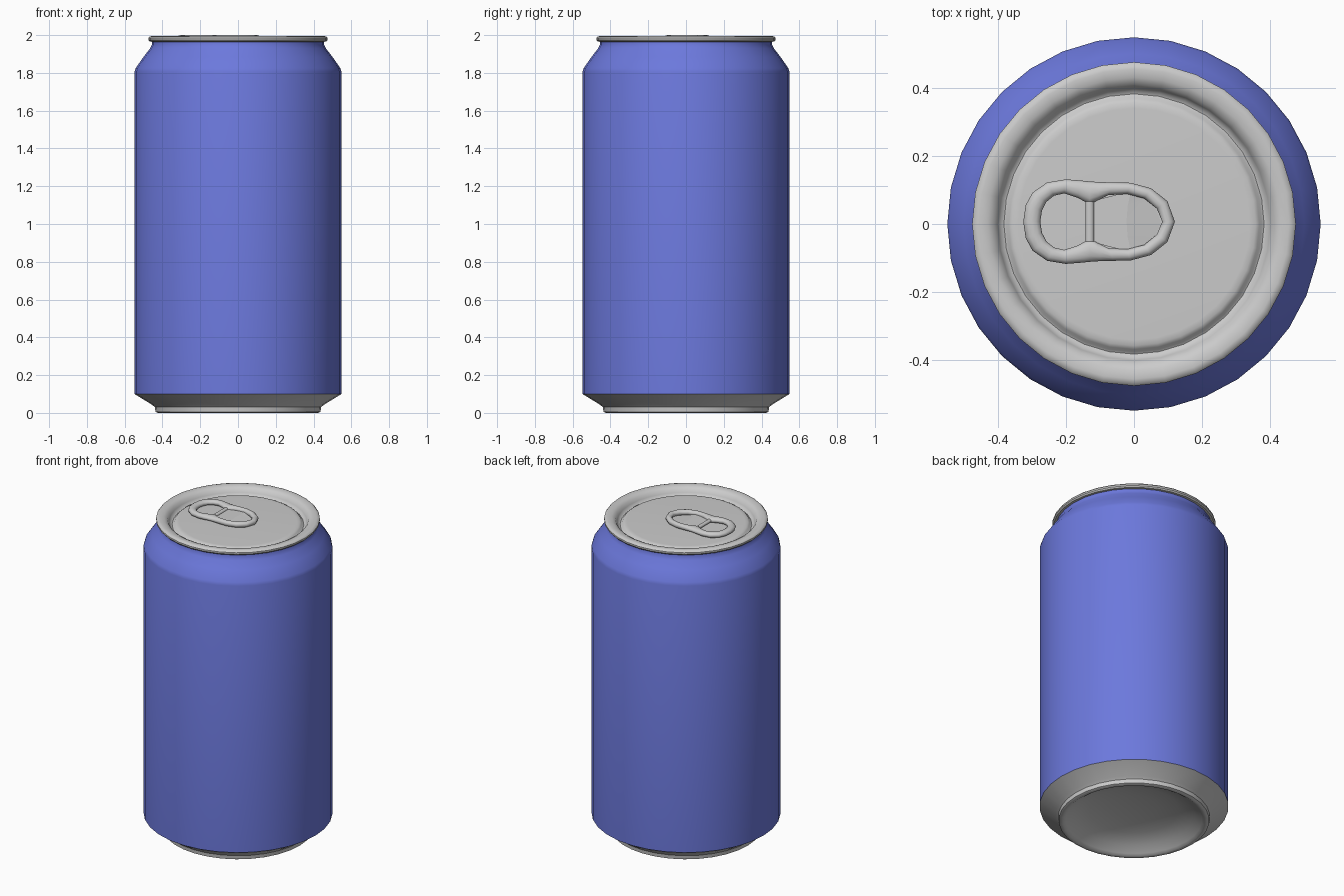
import bpy, bmesh, math

if "Cube" in bpy.data.objects:
    bpy.data.objects.remove(bpy.data.objects["Cube"])

SIDES = 32


def finish(name, bm, angle=40, color=None):
    mesh = bpy.data.meshes.new(name)
    bm.to_mesh(mesh)
    bm.free()
    obj = bpy.data.objects.new(name, mesh)
    bpy.context.collection.objects.link(obj)
    if color:
        mat = bpy.data.materials.new(name + "_paint")
        mat.diffuse_color = color
        mat.use_nodes = True
        mat.node_tree.nodes["Principled BSDF"].inputs["Base Color"].default_value = mat.diffuse_color
        mesh.materials.append(mat)
    bpy.ops.object.select_all(action='DESELECT')
    obj.select_set(True)
    bpy.context.view_layer.objects.active = obj
    bpy.ops.object.shade_smooth_by_angle(angle=math.radians(angle))
    return obj


def lathe(name, profile, angle=40, color=None):
    """Revolve (radius, z) points, listed from bottom centre outwards to top centre."""
    bm = bmesh.new()
    rings = []
    for r, z in profile:
        if r == 0:
            rings.append([bm.verts.new((0, 0, z))] * SIDES)
        else:
            rings.append([bm.verts.new((r * math.cos(math.tau * i / SIDES),
                                        r * math.sin(math.tau * i / SIDES), z))
                          for i in range(SIDES)])
    for a, b in zip(rings, rings[1:]):
        for i in range(SIDES):
            j = (i + 1) % SIDES
            quad = list(dict.fromkeys((a[i], a[j], b[j], b[i])))
            bm.faces.new(quad)
    return finish(name, bm, angle, color)


# Bare metal base with a concave dome underneath
lathe("base", [(0, .10), (.14, .094), (.26, .075), (.35, .045), (.395, .012), (.41, .002),
               (.425, 0), (.437, .006), (.44, .03), (.455, .043), (.548, .10)])

# Painted wall with the tapering shoulder
lathe("wall", [(.548, .10), (.548, 1.805), (.542, 1.825), (.50, 1.885), (.465, 1.93),
               (.455, 1.95), (.455, 1.968)], color=(.15, .19, .72, 1))

# Lid: rolled rim, groove and flat panel
lathe("lid", [(.45, 1.964), (.468, 1.966), (.475, 1.974), (.475, 1.984), (.468, 1.992),
              (.455, 1.995), (.43, 1.992), (.41, 1.982), (.40, 1.962), (.392, 1.948),
              (.382, 1.944), (.375, 1.948), (.368, 1.958), (.357, 1.964), (.34, 1.965),
              (0, 1.965)])

# Pull tab: a rounded band between an outer outline and a waisted inner outline
outer = [(-.325, 0), (-.318, .048), (-.298, .085), (-.255, .115), (-.20, .124), (-.16, .121),
         (-.13, .118), (-.10, .116), (-.06, .115), (-.01, .114), (.05, .098), (.098, .06), (.12, 0)]
inner = [(-.275, 0), (-.27, .033), (-.257, .058), (-.235, .076), (-.205, .083), (-.165, .070),
         (-.13, .050), (-.108, .062), (-.075, .078), (-.02, .081), (.03, .068), (.067, .038), (.083, 0)]


def mirrored(half):
    return half + [(x, -y) for x, y in half[-2:0:-1]]


CY = .007
STEPS = 12
bm = bmesh.new()
loops = []
for (ox, oy), (ix, iy) in zip(mirrored(outer), mirrored(inner)):
    loop = []
    for k in range(STEPS):
        t = math.tau * k / STEPS
        u = .5 - .5 * math.cos(t)
        loop.append(bm.verts.new((ox + (ix - ox) * u, CY + oy + (iy - oy) * u,
                                  1.983 + .017 * math.sin(t))))
    loops.append(loop)
for n, a in enumerate(loops):
    b = loops[(n + 1) % len(loops)]
    for k in range(STEPS):
        m = (k + 1) % STEPS
        bm.faces.new((a[k], a[m], b[m], b[k]))
bmesh.ops.recalc_face_normals(bm, faces=bm.faces)
finish("pull_tab", bm, 60)

# Cross bar between the two tab holes
bm = bmesh.new()
bmesh.ops.create_cone(bm, cap_ends=True, segments=12, radius1=.013, radius2=.013, depth=.15)
for v in bm.verts:
    x, y, z = v.co
    v.co = (x - .13, z + CY, y * .8 + 1.983)
bmesh.ops.recalc_face_normals(bm, faces=bm.faces)
finish("tab_bar", bm, 60)

# Tongue inside the front hole: flat plate that slopes down to the lid
bm = bmesh.new()
back = [bm.verts.new((-.125, CY + y, 1.983)) for y in (-.06, .06)]
hinge = [bm.verts.new((-.022 + 1.6 * y * y, CY + y, 1.983)) for y in (-.09, -.045, 0, .045, .09)]
tip = bm.verts.new((.095, CY, 1.962))
sides = [bm.verts.new((.06, CY + y, 1.964)) for y in (-.065, .065)]
bm.faces.new([back[0]] + hinge + [back[1]])
fan = [sides[0], tip, sides[1]]
bm.faces.new((hinge[0], sides[0], hinge[1]))
bm.faces.new((hinge[1], sides[0], tip, hinge[2]))
bm.faces.new((hinge[2], tip, sides[1], hinge[3]))
bm.faces.new((hinge[3], sides[1], hinge[4]))
finish("tab_tongue", bm, 8)
